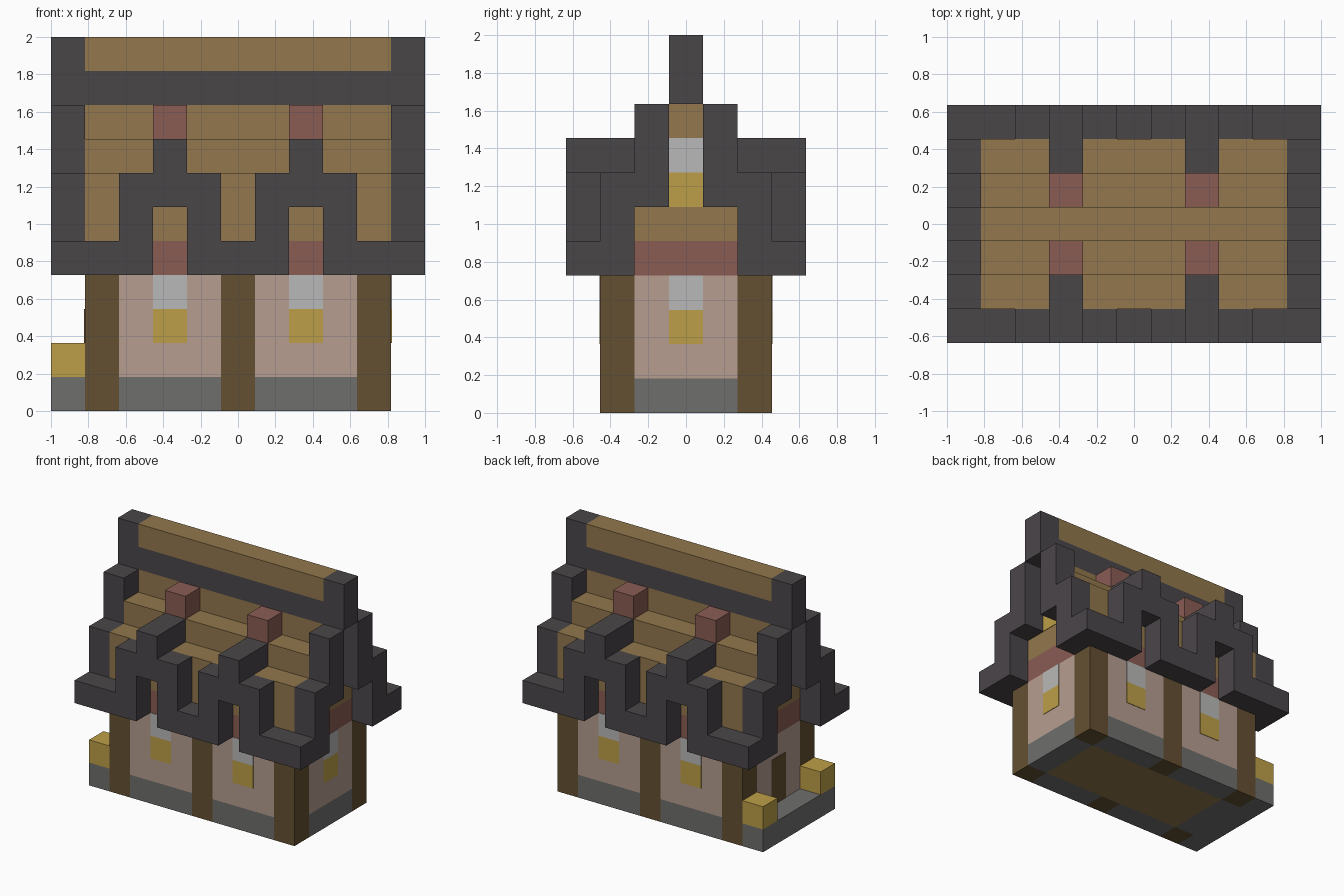
import bpy

cube = bpy.data.objects.get("Cube")
if cube:
    bpy.data.objects.remove(cube, do_unlink=True)

U = 2 / 11  # size of one building block


def material(name, *rgb):
    linear = [((c / 255 + 0.055) / 1.055) ** 2.4 for c in rgb] + [1]
    mat = bpy.data.materials.new(name)
    mat.use_nodes = True
    mat.diffuse_color = linear
    bsdf = mat.node_tree.nodes["Principled BSDF"]
    bsdf.inputs["Base Color"].default_value = linear
    bsdf.inputs["Roughness"].default_value = 1
    return mat


SLATE = material("dark slate", 74, 70, 73)
PLANK = material("light planks", 146, 119, 77)
BRICK = material("red brick", 138, 92, 84)
PLASTER = material("pink plaster", 182, 157, 144)
PANE = material("pale pane", 185, 185, 184)
GLOW = material("yellow lamp", 189, 159, 72)
STONE = material("grey stone", 110, 111, 109)
TIMBER = material("brown timber", 100, 80, 50)


def box(name, mat, x, y, z, grow=(0, 0, 0)):
    """Box filling block ranges (first, last), counted from the middle in x and y, from the ground in z."""
    lo = [(r[0] - s) * U - g for r, s, g in zip((x, y, z), (0.5, 0.5, 0), grow)]
    hi = [(r[1] + s) * U + g for r, s, g in zip((x, y, z), (0.5, 0.5, 1), grow)]
    verts = [(a, b, c) for a in (lo[0], hi[0]) for b in (lo[1], hi[1]) for c in (lo[2], hi[2])]
    faces = [(0, 1, 3, 2), (4, 6, 7, 5), (0, 4, 5, 1), (2, 3, 7, 6), (0, 2, 6, 4), (1, 5, 7, 3)]
    mesh = bpy.data.meshes.new(name)
    mesh.from_pydata(verts, [], faces)
    mesh.materials.append(mat)
    obj = bpy.data.objects.new(name, mesh)
    bpy.context.collection.objects.link(obj)
    return obj


def at(n):
    return (n, n)


def span(side, a, b):
    """Block range a..b mirrored to the given side."""
    return tuple(sorted((side * a, side * b)))


def window(name, x, y, z, grow):
    box(name + "_lower", GLOW, x, y, at(z), grow)
    box(name + "_upper", PANE, x, y, at(z + 1), grow)


THIN = 0.004
FRONT, SIDE = (0, THIN, 0), (THIN, 0, 0)

# Floor, tie course above the walls
box("floor", PLANK, (-3, 3), (-1, 1), at(0))
box("tie_course", BRICK, (-4, 4), (-2, 2), at(4))

for sy in (-1, 1):
    wall = at(2 * sy)
    # Long walls with posts, stone footing and plaster
    for px in (-4, 0, 4):
        box("post", TIMBER, at(px), wall, (0, 3))
    for px in (-2, 2):
        box("long_footing", STONE, (px - 1, px + 1), wall, at(0))
        box("long_plaster", PLASTER, (px - 1, px + 1), wall, (1, 3))
        window("long_window", at(px), wall, 2, FRONT)
        # Dormer arch, its ridge and the chimney behind it
        for leg in (-1, 1):
            box("dormer_leg", SLATE, at(px + leg), at(3 * sy), (5, 6))
        box("dormer_lintel", SLATE, at(px), at(3 * sy), at(6))
        box("dormer_ridge", SLATE, at(px), span(sy, 2, 3), at(7))
        box("chimney", BRICK, at(px), at(sy), at(8))
    # Eaves, broken by the dormer openings
    for run in ((-5, -3), (-1, 1), (3, 5)):
        box("eave", SLATE, run, at(3 * sy), at(4))
    # Stepped roof slope
    box("roof_lower_step", PLANK, (-4, 4), wall, (5, 6))
    # Porch lamps
    box("porch_lamp", GLOW, at(-5), wall, at(1))

# Roof core and ridge
box("roof_upper_step", PLANK, (-4, 4), (-1, 1), (5, 7))
box("roof_crown", PLANK, (-4, 4), at(0), at(8))
box("ridge_beam", SLATE, (-5, 5), at(0), at(9))
box("ridge_cap", PLANK, (-4, 4), at(0), at(10))

for sx in (-1, 1):
    # End walls
    box("end_footing", STONE, at(4 * sx), (-1, 1), at(0))
    box("end_plaster", PLASTER, at(4 * sx), (-1, 1), (1, 3))
    window("gable_window", at(4 * sx), at(0), 6, SIDE)
    # Stepped bargeboards
    box("ridge_end", SLATE, at(5 * sx), at(0), at(10))
    for sy in (-1, 1):
        box("bargeboard_lower", SLATE, at(5 * sx), at(2 * sy), (4, 6))
        box("bargeboard_upper", SLATE, at(5 * sx), at(sy), (6, 8))

# Window at one end, door and porch at the other
window("end_window", at(4), at(0), 2, SIDE)
box("door", TIMBER, at(-4), at(0), (1, 2), SIDE)
box("porch_step", STONE, at(-5), (-2, 2), at(0))
